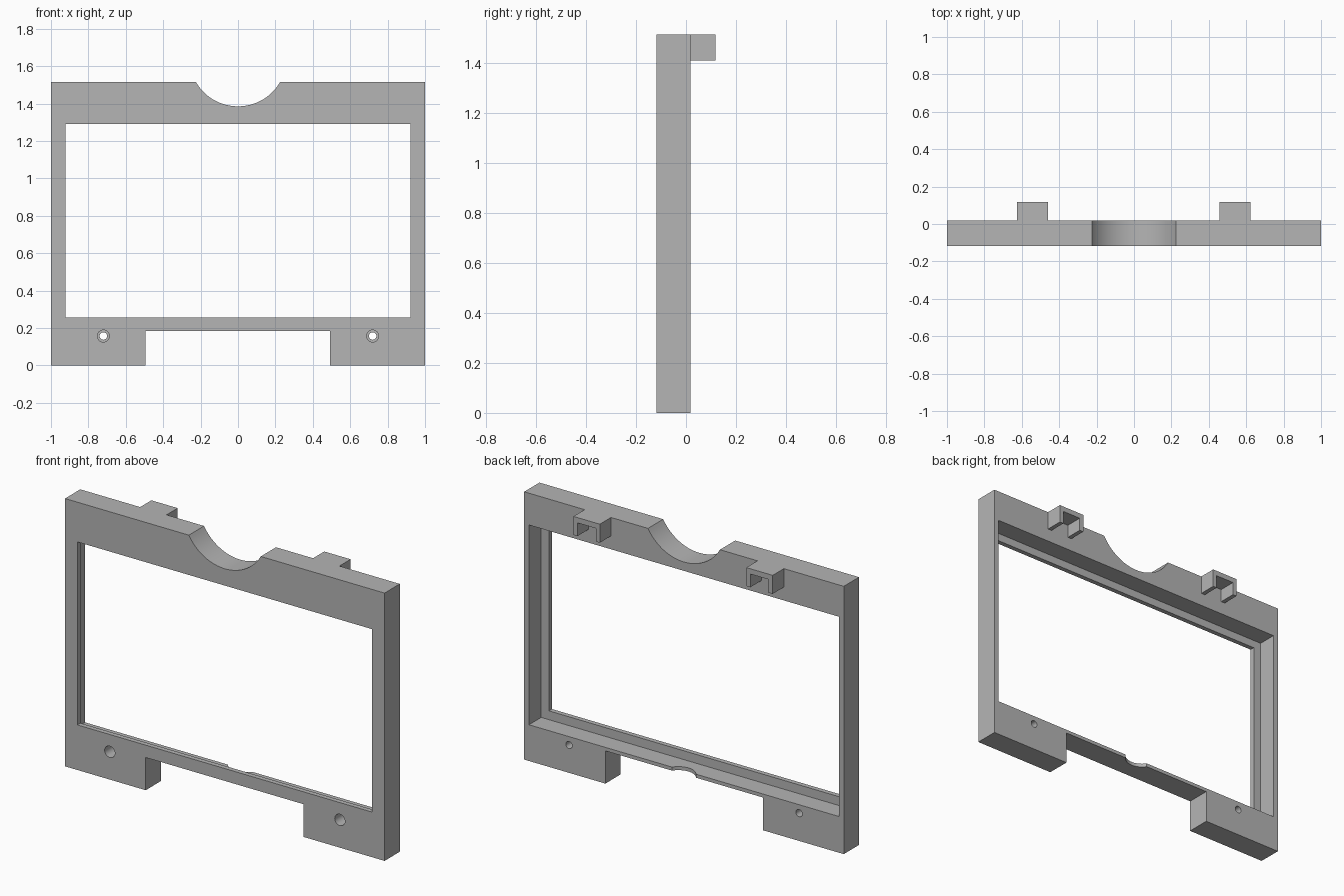
import bpy, bmesh, math

cube = bpy.data.objects.get("Cube")
if cube:
    bpy.data.objects.remove(cube, do_unlink=True)

grey = bpy.data.materials.new("plain grey")
grey.use_nodes = True
grey.diffuse_color = (0.46, 0.46, 0.46, 1)
grey.node_tree.nodes["Principled BSDF"].inputs["Base Color"].default_value = (0.46, 0.46, 0.46, 1)

FRONT, BACK, REAR = -0.118, 0.018, 0.118
TOP = 1.515


def prism(name, profile, y0, y1):
    """Extrude an x-z outline from y0 to y1."""
    bm = bmesh.new()
    face = bm.faces.new([bm.verts.new((x, y0, z)) for x, z in profile])
    new = bmesh.ops.extrude_face_region(bm, geom=[face])["geom"]
    moved = [v for v in new if isinstance(v, bmesh.types.BMVert)]
    bmesh.ops.translate(bm, verts=moved, vec=(0, y1 - y0, 0))
    bmesh.ops.recalc_face_normals(bm, faces=bm.faces)
    mesh = bpy.data.meshes.new(name)
    bm.to_mesh(mesh)
    bm.free()
    obj = bpy.data.objects.new(name, mesh)
    bpy.context.collection.objects.link(obj)
    mesh.materials.append(grey)
    return obj


def rect(x0, x1, z0, z1):
    return [(x0, z0), (x1, z0), (x1, z1), (x0, z1)]


def circle(cx, cz, r, n=32):
    return [(cx + r * math.cos(2 * math.pi * i / n),
             cz + r * math.sin(2 * math.pi * i / n)) for i in range(n)]


def cut(target, cutter):
    """Subtract the cutter and discard it."""
    cutter.hide_render = True
    bpy.context.view_layer.objects.active = target
    mod = target.modifiers.new("cut", "BOOLEAN")
    mod.operation = "DIFFERENCE"
    mod.solver = "EXACT"
    mod.object = cutter
    bpy.ops.object.modifier_apply(modifier=mod.name)
    bpy.data.objects.remove(cutter, do_unlink=True)


# Frame outline: bottom notch between two feet, round scoop in the top edge
radius, centre_z = 0.26, 1.645
half = math.acos((centre_z - TOP) / radius)
steps = 32
scoop = []
for i in range(steps + 1):
    a = half - 2 * half * i / steps
    scoop.append((radius * math.sin(a), centre_z - radius * math.cos(a)))
outline = [(-1, 0), (-0.495, 0), (-0.495, 0.185), (0.492, 0.185), (0.492, 0),
           (1, 0), (1, TOP)] + scoop + [(-1, TOP)]
frame = prism("frame", outline, FRONT, BACK)

# Screen window and the wider recess behind its front lip
cut(frame, prism("window_cutter", rect(-0.922, 0.922, 0.255, 1.29), -0.3, 0.3))
cut(frame, prism("recess_cutter", rect(-0.97, 0.97, 0.205, 1.335), FRONT + 0.027, 0.3))

# Counterbored screw holes in the feet
for side in (-1, 1):
    cut(frame, prism("hole_cutter", circle(side * 0.72, 0.157, 0.02), -0.3, 0.3))
    cut(frame, prism("bore_cutter", circle(side * 0.72, 0.157, 0.032), -0.3, -0.04))

# Shallow scallop in the rear edge of the bottom sill
bpy.ops.mesh.primitive_cylinder_add(vertices=64, radius=0.09, depth=0.1,
                                    location=(0, BACK + 0.05, 0.2))
cut(frame, bpy.context.object)

# Clips on the back, open underneath and behind
for name, x0, x1 in (("right_clip", -0.625, -0.46), ("left_clip", 0.457, 0.622)):
    z0, wall, roof = 1.41, 0.025, 0.03
    prism(name, [(x0, z0), (x0 + wall, z0), (x0 + wall, TOP - roof),
                 (x1 - wall, TOP - roof), (x1 - wall, z0), (x1, z0),
                 (x1, TOP), (x0, TOP)], BACK, REAR)

# Smooth the round cuts, keep edges sharp
bpy.ops.object.select_all(action="DESELECT")
frame.select_set(True)
bpy.context.view_layer.objects.active = frame
bpy.ops.object.shade_smooth_by_angle(angle=math.radians(30))
